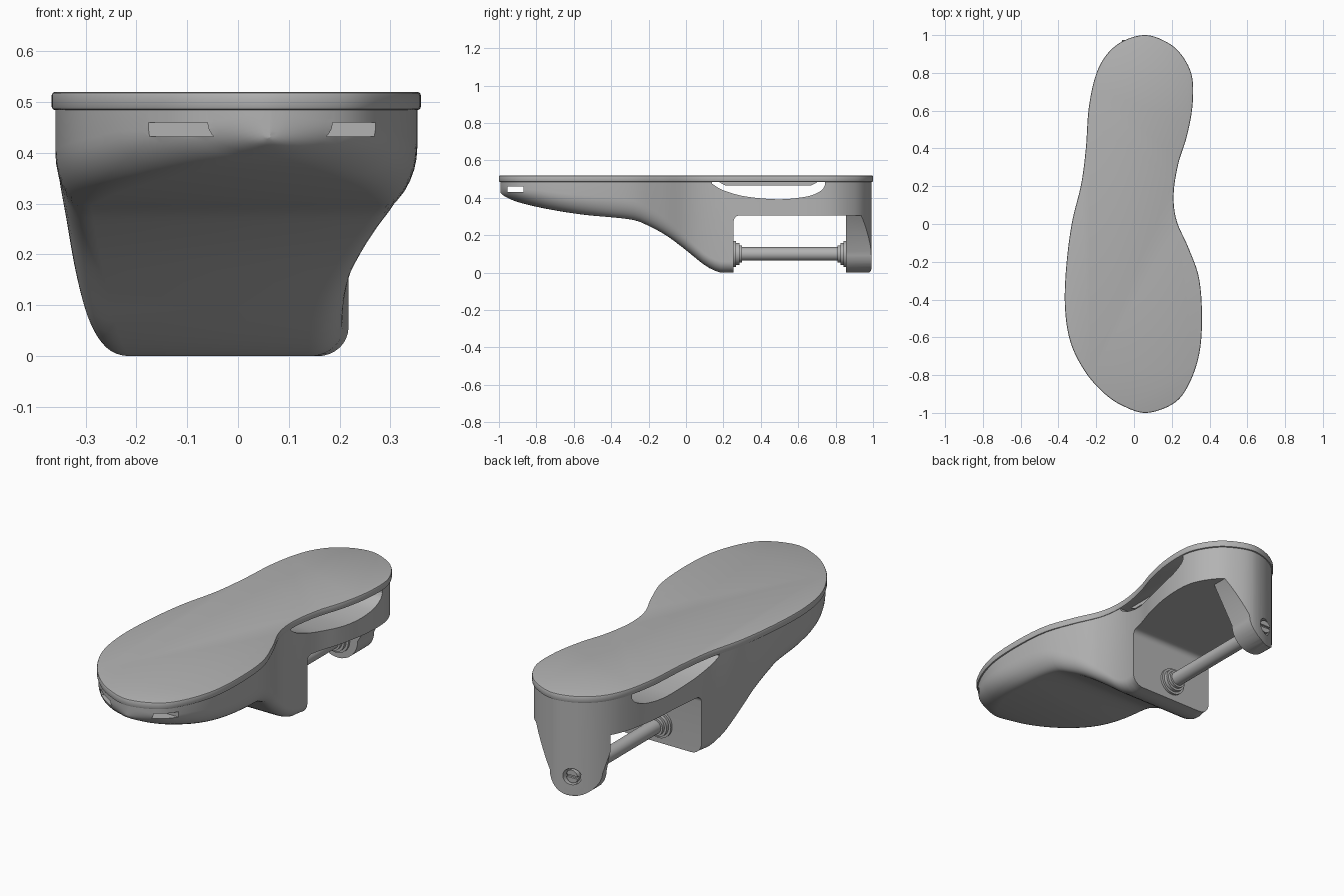
import bpy, bmesh, math
from mathutils import Vector

cube = bpy.data.objects.get("Cube")
if cube:
    bpy.data.objects.remove(cube)

grey = bpy.data.materials.new("plain grey")
grey.use_nodes = True
grey.diffuse_color = (0.45, 0.45, 0.45, 1)
grey.node_tree.nodes["Principled BSDF"].inputs["Base Color"].default_value = grey.diffuse_color


def make(name, bm):
    bmesh.ops.recalc_face_normals(bm, faces=bm.faces)
    mesh = bpy.data.meshes.new(name)
    bm.to_mesh(mesh)
    bm.free()
    mesh.materials.append(grey)
    obj = bpy.data.objects.new(name, mesh)
    bpy.context.collection.objects.link(obj)
    return obj


def activate(obj):
    bpy.ops.object.select_all(action='DESELECT')
    obj.select_set(True)
    bpy.context.view_layer.objects.active = obj


def smooth(obj, angle=30):
    activate(obj)
    bpy.ops.object.shade_smooth_by_angle(angle=math.radians(angle))


def spline(points, closed=False, steps=8):
    """Smooth curve through the points."""
    n, out = len(points), []
    pts = [Vector(p) for p in points]
    get = lambda i: pts[i % n] if closed else pts[max(0, min(n - 1, i))]
    for i in range(n if closed else n - 1):
        a, b, c, d = (get(i + k) for k in (-1, 0, 1, 2))
        for s in range(steps):
            t = s / steps
            out.append(0.5 * (2 * b + (c - a) * t + (2 * a - 5 * b + 4 * c - d) * t * t
                              + (3 * b - a - 3 * c + d) * t ** 3))
    if not closed:
        out.append(pts[-1])
    return out


def lookup(curve, x):
    """Linear read of a curve given as sorted (x, value) pairs."""
    for (xa, va), (xb, vb) in zip(curve, curve[1:]):
        if x <= xb:
            return va + (vb - va) * max(0, x - xa) / max(xb - xa, 1e-9)
    return curve[-1][1]


def prism(name, profile, axis, lo, hi):
    """Extrude a 2D profile along an axis."""
    place = {'X': lambda u, v, w: (w, u, v), 'Y': lambda u, v, w: (u, w, v),
             'Z': lambda u, v, w: (u, v, w)}[axis]
    bm = bmesh.new()
    rings = [[bm.verts.new(place(u, v, w)) for u, v in profile] for w in (lo, hi)]
    for ring in rings:
        bm.faces.new(ring)
    for i in range(len(profile)):
        j = (i + 1) % len(profile)
        bm.faces.new((rings[0][i], rings[0][j], rings[1][j], rings[1][i]))
    return make(name, bm)


def box(u0, u1, v0, v1):
    return [(u0, v0), (u1, v0), (u1, v1), (u0, v1)]


def circle(u, v, r, n=32):
    return [(u + r * math.cos(math.tau * i / n), v + r * math.sin(math.tau * i / n)) for i in range(n)]


def cut(target, cutter):
    cutter.hide_render = True
    mod = target.modifiers.new("cut", 'BOOLEAN')
    mod.operation, mod.solver, mod.object = 'DIFFERENCE', 'EXACT', cutter
    activate(target)
    bpy.ops.object.modifier_apply(modifier=mod.name)
    bpy.data.objects.remove(cutter)


# Sole outline: toe tip, along +x to the heel tip, then back along -x
plus_side = [(.065, -1), (.21, -.95), (.29, -.85), (.345, -.69), (.36, -.5), (.345, -.29),
             (.29, -.13), (.225, .02), (.21, .16), (.235, .32), (.28, .465), (.31, .63),
             (.305, .79), (.24, .91), (.15, .975)]
minus_side = [(.05, 1), (-.065, .965), (-.15, .89), (-.205, .78), (-.24, .61), (-.255, .4),
              (-.28, .21), (-.33, 0), (-.36, -.24), (-.365, -.45), (-.335, -.63),
              (-.26, -.78), (-.165, -.89), (-.065, -.96)]
outline = spline(plus_side + minus_side, closed=True)

# Top plate with softened rims
plate = prism("top_plate", outline, 'Z', .484, .52)
bevel = plate.modifiers.new("rim", 'BEVEL')
bevel.width, bevel.segments, bevel.limit_method = .007, 2, 'ANGLE'
bevel.angle_limit = math.radians(50)
activate(plate)
bpy.ops.object.modifier_apply(modifier=bevel.name)
smooth(plate, 35)

# Body lofted along y, using the outline for width and an underside curve for depth
inner = [(x * .98, y * .993) for x, y in outline]
low = min(range(len(inner)), key=lambda i: inner[i][1])
inner = inner[low:] + inner[:low]
high = max(range(len(inner)), key=lambda i: inner[i][1])
right_edge = [(y, x) for x, y in inner[:high + 1]]
left_edge = [(y, x) for x, y in reversed(inner[high:] + inner[:1])]
under = spline([(-1, .45), (-.98, .415), (-.9, .378), (-.75, .342), (-.55, .31), (-.3, .285),
                (-.2, .25), (-.1, .195), (0, .12), (.1, .04), (.17, .004), (.22, 0), (1, 0)])
round_x = [(-1, .14), (-.75, .1), (-.4, .07), (.25, .065), (.35, .01), (1, .01)]
round_z = [(-1, .05), (-.8, .09), (-.4, .11), (-.1, .09), (.1, .06), (.25, .06), (.35, .01), (1, .01)]

bm = bmesh.new()
rings, sections, corner = [], 100, 8
y0, y1 = right_edge[0][0], right_edge[-1][0]
for k in range(sections + 1):
    y = (y0 + y1) / 2 - (y1 - y0) / 2 * .99995 * math.cos(math.pi * k / sections)
    xl, xr, zb = lookup(left_edge, y), lookup(right_edge, y), lookup(under, y)
    rx = min(lookup(round_x, y), (xr - xl) * .45)
    rz = min(lookup(round_z, y), (.487 - zb) * .8)
    turn = [math.pi / 2 * i / corner for i in range(corner + 1)]
    ring = [(xl, .487)]
    ring += [(xl + rx - rx * math.cos(a), zb + rz - rz * math.sin(a)) for a in turn]
    ring += [(xr - rx + rx * math.cos(a), zb + rz - rz * math.sin(a)) for a in reversed(turn)]
    ring += [(xr, .487)]
    rings.append([bm.verts.new((x, y, z)) for x, z in ring])
for a, b in zip(rings, rings[1:]):
    for i in range(len(a)):
        j = (i + 1) % len(a)
        bm.faces.new((a[i], a[j], b[j], b[i]))
bm.faces.new(rings[0])
bm.faces.new(rings[-1])
body = make("body", bm)

# Clamp opening under the heel, with a rounded inner corner
fillet = [(.285 - .03 * math.cos(a), .275 + .03 * math.sin(a)) for a in turn]
cut(body, prism("arch_cutter", [(.255, -.1)] + fillet + [(.855, .305), (.855, -.1)], 'X', -1, 1))

# Rear post narrows to a rounded foot around the screw axis
rod_x, rod_z, foot = -.03, .1, .115
for side, top in ((-1, -.185), (1, .2)):
    arc = [(rod_x + side * foot * math.cos(a), foot - foot * math.sin(a)) for a in turn]
    edge = [(side, -.1), (side, .305), (top, .305)] + arc + [(rod_x, -.1)]
    cut(body, prism("post_cutter", edge, 'Y', .8, 1.2))

# Side slots below the plate and the narrow channel through the toe
slot = spline([(.14, .475), (.2, .44), (.32, .407), (.5, .392), (.65, .408), (.72, .437), (.742, .465)])
cut(body, prism("slot_cutter", [(.14, .6)] + list(slot) + [(.742, .6)], 'X', -1, 1))
cut(body, prism("toe_cutter", box(-.955, -.87, .432, .46), 'X', -1, 1))
cut(body, prism("screw_cutter", circle(rod_x, rod_z, .042), 'Y', .95, 1.2))
smooth(body)

# Rib under the plate inside the slot
prism("plate_rib", [(.17, .488), (.21, .466), (.67, .466), (.71, .488)], 'X', -.2, .17)

# Clamp rod with stepped collars at both ends
smooth(prism("clamp_rod", circle(rod_x, rod_z, .036), 'Y', .24, .87))
for end, wall, way in (("front", .255, 1), ("rear", .855, -1)):
    for step, (radius, reach) in enumerate(((.07, .012), (.058, .03), (.046, .045))):
        smooth(prism(f"{end}_collar_{step + 1}", circle(rod_x, rod_z, radius),
                     'Y', wall - way * .01, wall + way * reach))

# Slotted screw head in the rear post
head = prism("screw_head", circle(rod_x, rod_z, .033), 'Y', .94, .973)
cut(head, prism("groove_cutter", box(rod_x - .1, rod_x + .1, rod_z - .006, rod_z + .006), 'Y', .962, 1))
smooth(head)
